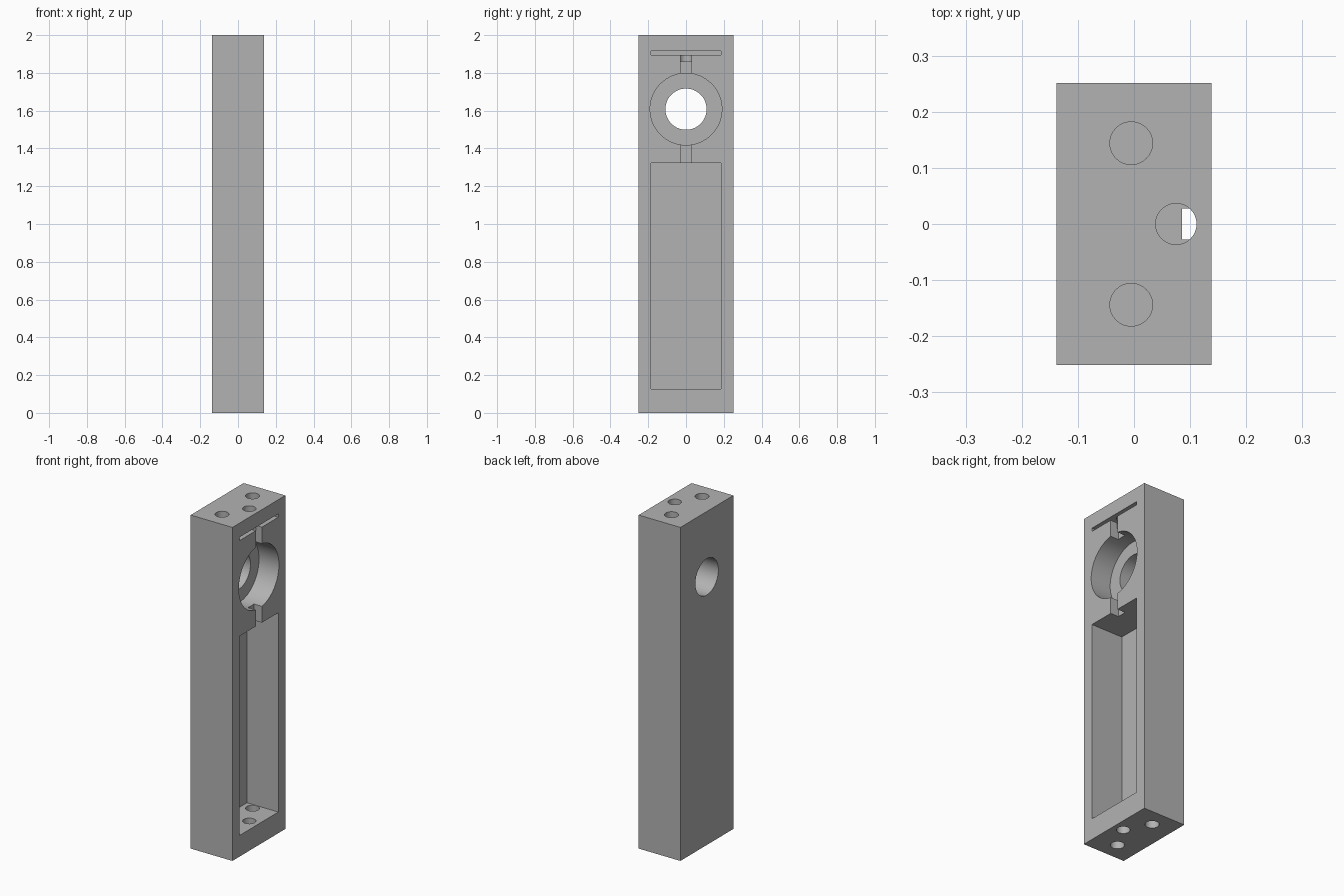
import bpy
import math

if "Cube" in bpy.data.objects:
    bpy.data.objects.remove(bpy.data.objects["Cube"], do_unlink=True)

WIDTH, DEPTH, HEIGHT = 0.277, 0.502, 2.0
FACE = WIDTH / 2            # open side of the housing
OVER = 0.05                 # how far cutters stick out of the block

grey = bpy.data.materials.new("plain_grey")
grey.use_nodes = True
colour = (0.45, 0.45, 0.45, 1)
grey.diffuse_color = colour
grey.node_tree.nodes["Principled BSDF"].inputs["Base Color"].default_value = colour


def box(name, x, y, z):
    """Box from (low, high) ranges."""
    ranges = (x, y, z)
    bpy.ops.mesh.primitive_cube_add(size=1, location=[(a + b) / 2 for a, b in ranges])
    obj = bpy.context.object
    obj.name = name
    obj.scale = [b - a for a, b in ranges]
    bpy.ops.object.transform_apply(location=False, rotation=False, scale=True)
    obj.data.materials.append(grey)
    return obj


def cylinder(name, radius, length, centre, turn=0.0, sides=64):
    bpy.ops.mesh.primitive_cylinder_add(vertices=sides, radius=radius, depth=length,
                                        location=centre, rotation=(0, turn, 0))
    obj = bpy.context.object
    obj.name = name
    obj.data.materials.append(grey)
    return obj


def face_pocket(name, half_width, z, depth):
    """Rectangular pocket sunk into the open side."""
    return box(name, (FACE - depth, FACE + OVER), (-half_width, half_width), z)


def face_bore(name, radius, depth):
    """Round pocket sunk into the open side."""
    length = depth + OVER
    return cylinder(name, radius, length, (FACE + OVER - length / 2, 0, 1.608),
                    math.pi / 2, 96)


housing = box("housing_block", (-FACE, FACE), (-DEPTH / 2, DEPTH / 2), (0, HEIGHT))

# Pockets, plate slot, wire channels and stepped round opening
cutters = [
    face_pocket("main_pocket_cutter", 0.184, (0.127, 1.322), 0.208),
    face_pocket("plate_slot_cutter", 0.184, (1.895, 1.915), 0.208),
    face_pocket("lower_channel_cutter", 0.028, (1.3, 1.5), 0.053),
    face_pocket("upper_channel_cutter", 0.028, (1.7, 1.905), 0.053),
    face_bore("round_seat_cutter", 0.19, 0.132),
    face_bore("through_opening_cutter", 0.109, WIDTH + OVER),
]

# Screw and wire holes in both ends
HOLE_DEPTH = 0.14
for end, z in (("bottom", HOLE_DEPTH / 2 - OVER / 2),
               ("top", HEIGHT - HOLE_DEPTH / 2 + OVER / 2)):
    for label, x, y, radius in (("front_screw", -0.005, -0.144, 0.038),
                                ("back_screw", -0.005, 0.144, 0.038),
                                ("wire", 0.075, 0, 0.0365)):
        cutters.append(cylinder(f"{end}_{label}_hole_cutter", radius,
                                HOLE_DEPTH + OVER, (x, y, z)))

# Cut everything out of the block, then drop the cutters
bpy.context.view_layer.objects.active = housing
for cutter in cutters:
    cutter.hide_render = True
    cut = housing.modifiers.new(cutter.name, 'BOOLEAN')
    cut.operation = 'DIFFERENCE'
    cut.solver = 'EXACT'
    cut.object = cutter
    bpy.ops.object.modifier_apply(modifier=cut.name)
    bpy.data.objects.remove(cutter, do_unlink=True)

bpy.ops.object.select_all(action='DESELECT')
housing.select_set(True)
bpy.ops.object.shade_smooth_by_angle(angle=math.radians(30))
